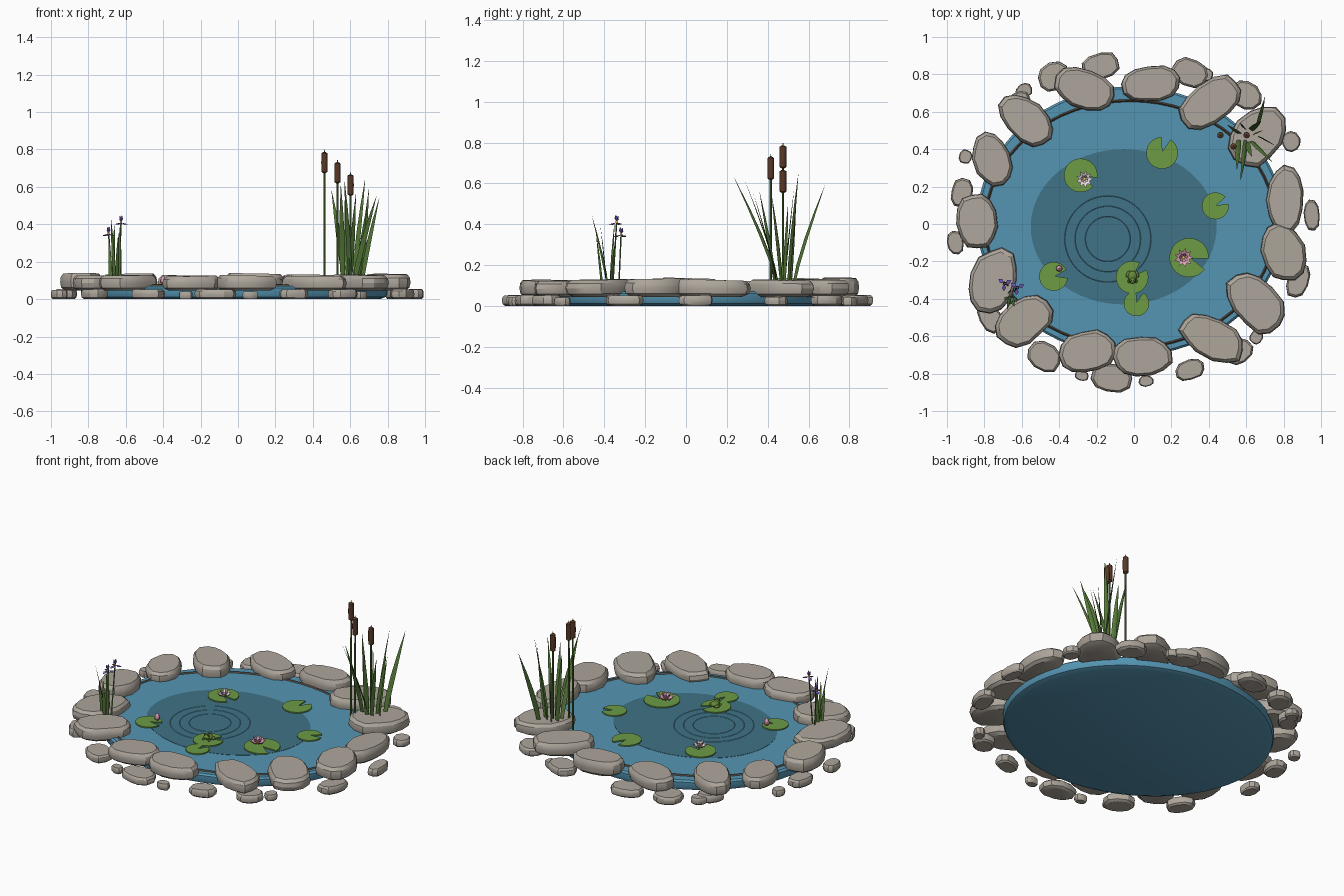
import bpy, math, random
from mathutils import Vector, Matrix
from math import sin, cos, pi, radians

if "Cube" in bpy.data.objects:
    bpy.data.objects.remove(bpy.data.objects["Cube"])

random.seed(4)


def mat(name, *c):
    m = bpy.data.materials.new(name)
    m.diffuse_color = (*c, 1)
    m.use_nodes = True
    m.node_tree.nodes["Principled BSDF"].inputs["Base Color"].default_value = m.diffuse_color
    return m


STONE = mat("stone", .42, .38, .33)
WATER = mat("water", .09, .30, .45)
DEEP = mat("deep_water", .05, .17, .24)
LINER = mat("liner", .09, .07, .05)
PAD = mat("pad_green", .15, .33, .06)
LEAF = mat("leaf_green", .09, .19, .04)
BROWN = mat("seed_brown", .10, .04, .02)
PINK = mat("petal_pink", .75, .35, .50)
PALE = mat("petal_pale", .85, .72, .76)
GOLD = mat("gold", .8, .5, .05)
PURPLE = mat("iris_purple", .16, .09, .45)
FROG = mat("frog_green", .13, .25, .04)
BLACK = mat("eye_black", .01, .01, .01)


def make(name, verts, faces, m, angle=35):
    me = bpy.data.meshes.new(name)
    me.from_pydata(verts, [], faces)
    me.materials.append(m)
    o = bpy.data.objects.new(name, me)
    bpy.context.collection.objects.link(o)
    finish(o, angle)
    return o


def finish(o, angle=35):
    bpy.ops.object.select_all(action='DESELECT')
    o.select_set(True)
    bpy.context.view_layer.objects.active = o
    if angle:
        bpy.ops.object.shade_smooth_by_angle(angle=radians(angle))


def loft(name, rings, m, angle=35):
    """Skin equal-length rings and cap both ends."""
    n = len(rings[0])
    v = [p for r in rings for p in r]
    f = [(k*n+i, k*n+(i+1) % n, (k+1)*n+(i+1) % n, (k+1)*n+i)
         for k in range(len(rings)-1) for i in range(n)]
    f += [tuple(range(n-1, -1, -1)), tuple(range(len(v)-n, len(v)))]
    return make(name, v, f, m, angle)


def lathe(name, prof, x, y, m, sx=1, sy=1, n=12):
    return loft(name, [[(x+r*sx*cos(2*pi*i/n), y+r*sy*sin(2*pi*i/n), z)
                        for i in range(n)] for r, z in prof], m)


def ball(name, loc, scale, m, rot=(0, 0, 0)):
    bpy.ops.mesh.primitive_uv_sphere_add(segments=12, ring_count=8, location=loc, rotation=rot)
    o = bpy.context.object
    o.name, o.scale = name, scale
    o.data.materials.append(m)
    finish(o, 60)


def ring(name, x, y, z, rx, ry, t, m):
    n = 64
    v, f = [], []
    for i in range(n):
        a = 2*pi*i/n
        for dr, dz in ((t, 0), (0, t), (-t, 0), (0, -t)):
            v.append((x+(rx+dr)*cos(a), y+(ry+dr)*sin(a), z+dz))
        f += [(4*i+k, 4*((i+1) % n)+k, 4*((i+1) % n)+(k+1) % 4, 4*i+(k+1) % 4) for k in range(4)]
    make(name, v, f, m)


def stone(name, x, y, a, b, rot, z0, z1, n):
    ca, sa = cos(radians(rot)), sin(radians(rot))
    wob = [random.uniform(.93, 1.05) for _ in range(n)]
    tilt = random.uniform(-.03, .03)
    rings = []
    for s, t in ((.78, 0), (.95, .18), (1, .5), (.97, .8), (.86, 1)):
        r = []
        for i in range(n):
            th = 2*pi*(i+.3)/n
            px = a*s*wob[i]*math.copysign(abs(cos(th))**.9, cos(th))
            py = b*s*wob[i]*math.copysign(abs(sin(th))**.9, sin(th))
            r.append((x+px*ca-py*sa, y+px*sa+py*ca, z0+(z1-z0)*t+tilt*px*t))
        rings.append(r)
    loft(name, rings, STONE, 30)


def blade(name, base, tip, w, m, bend=.25, yaw=0):
    """Tapered leaf with a folded midrib, arching from base to tip."""
    b, t = Vector(base), Vector(tip)
    d = t-b
    side = Vector((cos(yaw), sin(yaw), 0))
    fold = d.cross(side).normalized()*w*.3
    rings = []
    for u, k in ((0, .6), (.25, 1), (.5, .95), (.75, .6), (1, .03)):
        p = b+Vector((d.x*u**(1+bend*2), d.y*u**(1+bend*2), d.z*u))
        rings.append([p-side*w*k, p+fold*k, p+side*w*k, p-fold*k*.3])
    loft(name, rings, m, 25)


def petals(name, x, y, z, count, length, w, lift, m, off=0):
    v, f = [], []
    for i in range(count):
        R = Matrix.Rotation(2*pi*i/count+off, 3, 'Z') @ Matrix.Rotation(-lift, 3, 'Y')
        k = len(v)
        for p in ((.004, 0, 0), (length*.55, -w, .004), (length, 0, .008), (length*.55, w, .004), (length*.5, 0, -.004)):
            v.append(R @ Vector(p)+Vector((x, y, z)))
        f += [(k, k+1, k+4), (k+1, k+2, k+4), (k+2, k+3, k+4), (k+3, k, k+4), (k, k+3, k+2, k+1)]
    make(name, v, f, m, 0)


# Water body, deep centre, liner edge and ripples
lathe("water", [(.95, 0), (.99, .012), (1, .03), (1, .06), (.985, .07)], -.02, .015, WATER, .82, .72, 64)
lathe("deep_water", [(1, .06), (1, .0715)], -.055, -.015, DEEP, .497, .415, 64)
ring("liner_edge", -.02, 0, .07, .775, .66, .007, LINER)
for r in (.12, .175, .23):
    ring("ripple", -.14, -.08, .0715, r, r, .0015, WATER)

# Large rim stones: x, y, half length, half width, turn
BIG = [(-.26, .72, .17, .11, -20), (.09, .75, .157, .098, 5), (.41, .65, .185, .11, 35),
       (.66, .47, .18, .135, 50), (.81, .13, .185, .10, 87), (.80, -.15, .158, .115, -75),
       (.65, -.42, .19, .125, -50), (.42, -.61, .187, .11, -28), (.045, -.71, .163, .11, 4),
       (-.25, -.685, .152, .112, 12), (-.59, -.52, .165, .115, 35), (-.755, -.305, .18, .125, 68),
       (-.84, .015, .152, .108, 95), (-.76, .345, .15, .10, -72), (-.575, .555, .172, .105, -43)]
for x, y, a, b, r in BIG:
    stone("rim_stone", x, y, a, b, r, .045, random.uniform(.122, .138), 13)

# Lower outer stones: x, y, half length, half width (turned along the edge)
LOW = [(-.18, .845, .105, .073), (-.43, .79, .09, .075), (.30, .81, .10, .075), (.385, .80, .04, .035),
       (-.59, .71, .05, .04), (-.90, .36, .04, .035), (-.92, .165, .08, .06), (-.955, -.10, .065, .045),
       (.60, .69, .09, .075), (.84, .44, .055, .05), (.95, .05, .085, .045), (.88, -.30, .10, .06),
       (.56, -.68, .08, .065), (.655, -.605, .04, .035), (.30, -.78, .085, .055), (.065, -.84, .042, .03),
       (-.12, -.825, .11, .078), (-.28, -.81, .038, .028), (-.48, -.71, .095, .075), (-.77, -.5, .09, .06),
       (-.62, .64, .08, .06)]
for x, y, a, b in LOW:
    r = math.degrees(math.atan2(y, x))+90
    stone("low_stone", x, y, a, b, r, 0, .03+.022*min(1, a/.08), 10)

# Lily pads: x, y, radius, notch direction
PADS = [(-.285, .26, .09, -25), (.15, .38, .085, 75), (.435, .097, .072, 25), (.295, -.18, .105, -20),
        (-.43, -.28, .077, 10), (-.01, -.285, .087, 45), (.013, -.425, .068, 75)]
for x, y, r, d in PADS:
    half = radians(17)
    pts = [(x+.1*r*cos(radians(d)), y+.1*r*sin(radians(d)))]
    pts += [(x+r*cos(a), y+r*sin(a)) for a in
            (radians(d)+half+(2*pi-2*half)*i/24 for i in range(25))]
    loft("lily_pad", [[(px, py, z) for px, py in pts] for z in (.073, .08)], PAD)

# Water lilies and a bud
for x, y, s, m in ((-.265, .24, .052, PALE), (.265, -.18, .058, PINK)):
    petals("lily_outer_petals", x, y, .086, 9, s, s*.2, .35, m)
    petals("lily_inner_petals", x, y, .088, 7, s*.85, s*.18, .85, m, .3)
    ball("lily_heart", (x, y, .094), (.011, .011, .009), GOLD)
lathe("lily_bud", [(.006, .08), (.016, .09), (.017, .10), (.009, .117), (.001, .125)], -.4, -.238, PINK, n=8)

# Frog on its pad
fx, fy = -.008, -.28
ball("frog_body", (fx, fy, .095), (.024, .03, .016), FROG)
ball("frog_head", (fx, fy-.022, .103), (.019, .017, .012), FROG)
for s in (-1, 1):
    ball("frog_thigh", (fx+s*.024, fy+.012, .089), (.009, .02, .009), FROG, (0, 0, s*.4))
    ball("frog_foreleg", (fx+s*.02, fy-.025, .086), (.006, .011, .006), FROG)
    ball("frog_eye", (fx+s*.012, fy-.022, .114), (.006, .006, .006), FROG)
    ball("frog_pupil", (fx+s*.014, fy-.026, .115), (.003, .003, .003), BLACK)

# Cattails: x, y, top
for x, y, t in ((.462, .475, .80), (.532, .415, .745), (.602, .475, .68)):
    lathe("cattail_stalk", [(.006, .06), (.005, t-.1), (.004, t-.02), (.001, t)], x, y, LEAF, n=8)
    lathe("cattail_head", [(.005, t-.128), (.016, t-.12), (.017, t-.07), (.016, t-.02), (.005, t-.013)], x, y, BROWN)

# Reed blades: base x, y, then tip x, y, z
REEDS = [(.60, .46, .57, .235, .63), (.62, .45, .74, .33, .55), (.66, .52, .70, .68, .59),
         (.62, .50, .68, .55, .645), (.57, .48, .50, .53, .58), (.60, .44, .63, .36, .56),
         (.66, .47, .755, .42, .54), (.56, .46, .55, .29, .61), (.64, .48, .69, .50, .50),
         (.59, .51, .57, .54, .53)]
for i, (x, y, tx, ty, tz) in enumerate(REEDS):
    blade("reed_leaf", (x, y, .07), (tx, ty, tz), .015, LEAF, .12, (i % 3-1)*.6)

# Iris clump: leaves, stalks and flowers
IRIS = [(-.66, -.38, -.68, -.46, .44), (-.64, -.39, -.63, -.42, .40), (-.67, -.37, -.66, -.35, .41),
        (-.63, -.37, -.63, -.34, .36), (-.68, -.39, -.69, -.41, .33), (-.65, -.41, -.64, -.44, .35)]
for i, (x, y, tx, ty, tz) in enumerate(IRIS):
    blade("iris_leaf", (x, y, .07), (tx, ty, tz), .010, LEAF, .12, (i % 3-1)*.6)
for x, y, z, bx, by in ((-.625, -.34, .41, -.64, -.36), (-.692, -.318, .35, -.67, -.33)):
    loft("iris_stalk", [[(px+.004*cos(a*pi/3), py+.004*sin(a*pi/3), pz) for a in range(6)]
                        for px, py, pz in ((bx, by, .07), (x, y, z))], LEAF)
    petals("iris_falls", x, y, z, 3, .042, .012, -.45, PURPLE, .4)
    petals("iris_standards", x, y, z, 3, .036, .010, 1.15, PURPLE, 1.45)
    ball("iris_heart", (x, y, z), (.006, .006, .008), GOLD)
